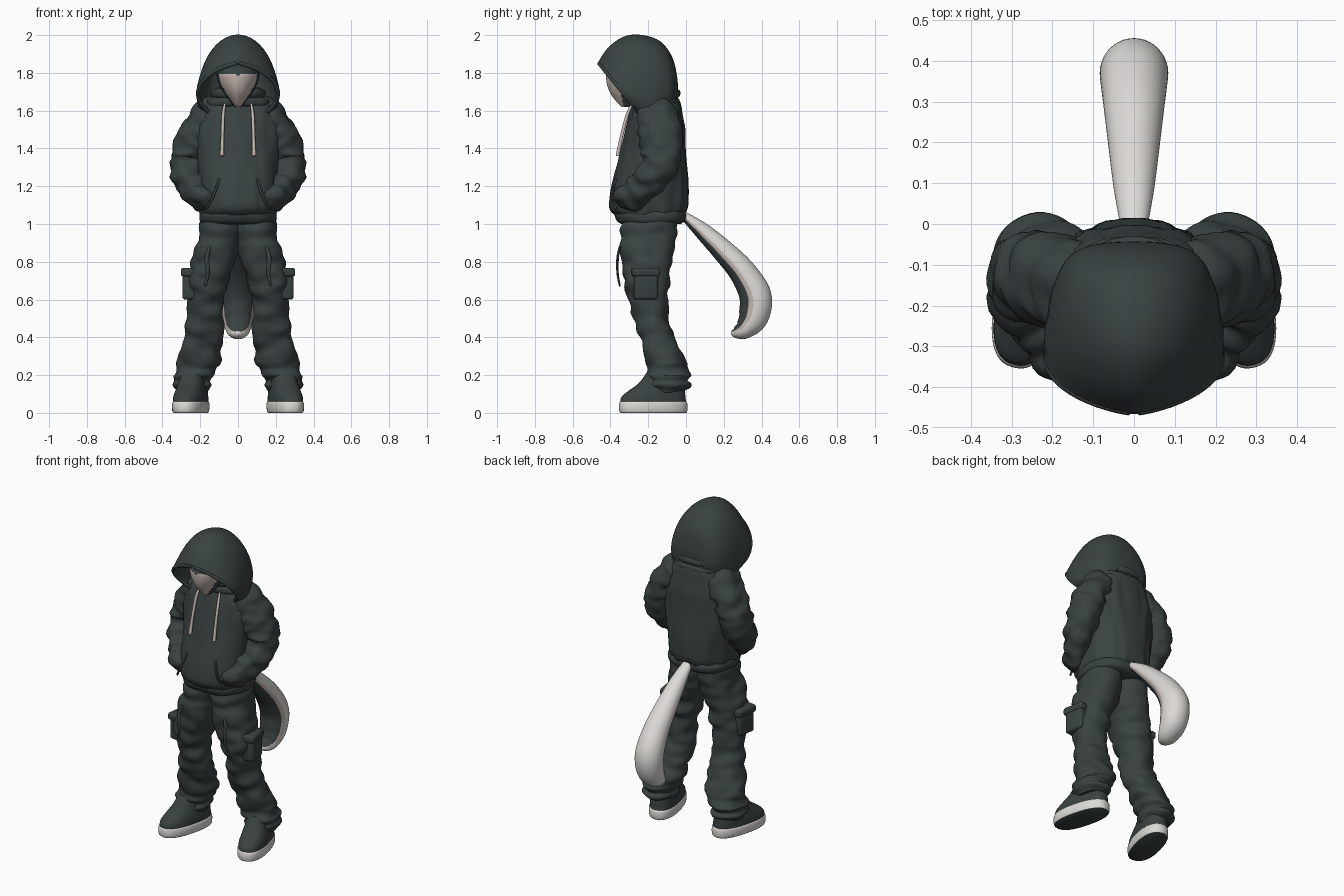
import bpy, bmesh, math
from mathutils import Vector, Matrix, noise

old = bpy.data.objects.get("Cube")
if old:
    bpy.data.objects.remove(old, do_unlink=True)


def material(name, rgb):
    m = bpy.data.materials.new(name)
    m.use_nodes = True
    m.diffuse_color = (*rgb, 1)
    m.node_tree.nodes["Principled BSDF"].inputs["Base Color"].default_value = (*rgb, 1)
    return m


CLOTH = material("dark cloth", (0.042, 0.054, 0.054))
WHITE = material("white fur and rubber", (0.72, 0.70, 0.67))
BEIGE = material("pale beige", (0.55, 0.47, 0.43))
PALETTE = [CLOTH, WHITE, BEIGE]
parts = []


def smooth_keys(keys, sub):
    """Catmull-Rom interpolation of rows of numbers."""
    out, last = [], len(keys) - 1
    for i in range(last):
        a, b, c, d = (keys[min(max(k, 0), last)] for k in range(i - 1, i + 3))
        for s in range(sub):
            t = s / sub
            out.append([q + t / 2 * (r - p + t * (2 * p - 5 * q + 4 * r - w + t * (3 * (q - r) + w - p)))
                        for p, q, r, w in zip(a, b, c, d)])
    return out + [list(keys[-1])]


def skin(name, rings, mat=0, closed=True, paint=None, fold=0, grain=(14, 14, 14)):
    """Join rings of points; paint(centre, normal, angle) picks a colour, fold adds creases."""
    bm = bmesh.new()
    vs = [[bm.verts.new(p) for p in r] for r in rings]
    n = len(rings[0])
    angle = {}
    for a, b in zip(vs, vs[1:]):
        for j in range(n if closed else n - 1):
            k = (j + 1) % n
            angle[bm.faces.new((a[j], a[k], b[k], b[j]))] = 2 * math.pi * (j + 0.5) / n
    if closed:
        bm.faces.new(vs[0])
        bm.faces.new(vs[-1])
    bmesh.ops.recalc_face_normals(bm, faces=bm.faces)
    bm.normal_update()
    if fold:
        for v, nrm in [(v, v.normal.copy()) for v in bm.verts]:
            p = Vector((abs(v.co.x) * grain[0], v.co.y * grain[1], v.co.z * grain[2]))
            v.co += nrm * fold * noise.noise(p)
    for f in bm.faces:
        f.smooth = True
        f.material_index = mat
        if paint:
            f.material_index = paint(f.calc_center_median(), f.normal, angle.get(f, 0))
    return finish(name, bm)


def finish(name, bm):
    me = bpy.data.meshes.new(name)
    bm.to_mesh(me)
    bm.free()
    for m in PALETTE:
        me.materials.append(m)
    ob = bpy.data.objects.new(name, me)
    bpy.context.collection.objects.link(ob)
    parts.append(ob)
    return ob


def stack(name, keys, side=1, power=2.4, sub=6, n=48, move=None, **kw):
    """Horizontal rounded sections: z, x from, x to, y front, y back."""
    rings = []
    for z, x0, x1, y0, y1 in smooth_keys(keys, sub):
        ring = []
        for j in range(n):
            c, s = math.cos(2 * math.pi * j / n), math.sin(2 * math.pi * j / n)
            c, s = (math.copysign(abs(q) ** (2 / power), q) for q in (c, s))
            p = Vector(((x0 + x1 + (x1 - x0) * c) / 2, (y0 + y1 + (y1 - y0) * s) / 2, z))
            p = move @ p if move else p
            ring.append((p.x * side, p.y, p.z))
        rings.append(ring)
    return skin(name, rings, **kw)


def tube(name, keys, side=1, sub=6, n=28, ripple=0, **kw):
    """Swept ellipse: x, y, z, radius across, radius in depth."""
    rows = smooth_keys(keys, sub)
    pts = [Vector(r[:3]) for r in rows]
    rings = []
    for i, r in enumerate(rows):
        t = (pts[min(i + 1, len(pts) - 1)] - pts[max(i - 1, 0)]).normalized()
        v = Vector((1, 0, 0)).cross(t).normalized()
        u = t.cross(v)
        k = 1 + ripple * math.sin(i * 1.3) * i / len(rows)
        ring = []
        for j in range(n):
            a = 2 * math.pi * j / n
            p = pts[i] + u * r[3] * k * math.cos(a) + v * r[4] * k * math.sin(a)
            ring.append((p.x * side, p.y, p.z))
        rings.append(ring)
    return skin(name, rings, **kw)


def sym(z, w, y0, y1):
    return (z, -w, w, y0, y1)


# Hooded top: body, hem band and collar
stack("sweatshirt_body", [
    sym(1.03, .19, -.35, -.02), sym(1.08, .205, -.405, .005), sym(1.15, .21, -.405, .01),
    sym(1.25, .215, -.38, .01), sym(1.4, .22, -.345, 0), sym(1.5, .225, -.32, -.005),
    sym(1.58, .20, -.30, -.02), sym(1.64, .165, -.28, -.03), sym(1.7, .11, -.25, -.06)],
    n=72, fold=.012, grain=(22, 14, 4))
stack("hem_band", [sym(1.0, .18, -.34, -.03), sym(1.015, .2, -.365, -.005),
                   sym(1.045, .205, -.38, .005), sym(1.07, .195, -.37, -.01)], fold=.006)
for i, (z, w) in enumerate([(1.645, .165), (1.69, .14)]):
    stack(f"collar_fold_{i + 1}", [sym(z - .03, w - .03, -.26, -.06), sym(z - .015, w, -.29, -.032),
                                   sym(z + .015, w, -.29, -.032), sym(z + .03, w - .03, -.26, -.06)],
          fold=.01)

# Hood: arches from the peaked rim to the nape (top y, top z, base y, base z, width, pointedness)
arches = [(-.46, 1.85, -.33, 1.69, .212, 1.4), (-.405, 1.93, -.27, 1.69, .212, 1.25),
          (-.32, 1.987, -.23, 1.69, .205, 1.1), (-.23, 1.992, -.18, 1.69, .198, 1),
          (-.14, 1.96, -.14, 1.69, .185, 1), (-.08, 1.88, -.1, 1.69, .165, 1),
          (-.055, 1.78, -.075, 1.68, .135, 1), (-.05, 1.70, -.06, 1.66, .09, 1)]
rings = []
for ty, tz, by, bz, w, p in smooth_keys(arches, 5):
    ring = []
    for j in range(41):
        a = math.radians(-42 + 264 * j / 40)
        c, s = math.cos(a), math.sin(a)
        ring.append((w * math.copysign(abs(c) ** p, c), by + (ty - by) * s, bz + (tz - bz) * s))
    rings.append(ring)
hood = skin("hood", rings, closed=False)
solid = hood.modifiers.new("thickness", "SOLIDIFY")
solid.thickness, solid.offset = .016, 0
tube("hood_rim", [(*p, .011, .011) for p in rings[0][::2]], sub=2, n=10)


# Head in shadow with a pale face
def face_paint(c, nrm, a):
    pale = nrm.y < -.3 and c.z < 1.795 - .25 * max(0, .04 - abs(c.x)) and abs(c.x) < .1
    return 2 if pale else 0


stack("head", [sym(1.62, .02, -.34, -.2), sym(1.65, .045, -.37, -.15), sym(1.70, .08, -.405, -.12),
               sym(1.76, .108, -.422, -.1), sym(1.81, .11, -.415, -.1), sym(1.87, .08, -.34, -.12)],
      power=2, n=64, paint=face_paint)

# Tail: dark inside, pale edge, white outside
def tail_paint(c, nrm, a):
    inner = math.sin(a) * TAIL_INNER
    return 0 if inner > .4 else 2 if inner > .12 else 1


TAIL_INNER = -1
tube("tail", [(0, -.05, 1.07, .022, .015), (0, 0, 1.035, .034, .025), (0, .09, .96, .05, .045),
              (0, .2, .855, .064, .06), (0, .3, .745, .076, .072), (0, .367, .62, .084, .085),
              (0, .357, .51, .08, .08), (0, .31, .445, .066, .055), (0, .265, .425, .042, .032),
              (0, .24, .425, .012, .01)], n=40, paint=tail_paint)


def block(name, centre, size, turn, bevel):
    bm = bmesh.new()
    bmesh.ops.create_cube(bm, size=1)
    bm.transform(Matrix.Translation(centre) @ Matrix.Rotation(turn, 4, "Z") @ Matrix.Diagonal((*size, 1)))
    bmesh.ops.bevel(bm, geom=bm.edges[:], offset=bevel, segments=3, affect="EDGES", profile=.5)
    return finish(name, bm)


def sole_paint(c, nrm, a):
    return 0 if nrm.z < -.7 else 1


for side, label in ((1, "left"), (-1, "right")):
    # Sleeve going into the front pouch
    tube(f"{label}_sleeve", [
        (.10, -.155, 1.635, .04, .07), (.15, -.15, 1.585, .08, .11), (.205, -.14, 1.50, .092, .115),
        (.25, -.13, 1.41, .09, .108), (.272, -.135, 1.32, .09, .1), (.262, -.19, 1.23, .08, .085),
        (.225, -.26, 1.17, .07, .08), (.18, -.32, 1.13, .055, .07), (.13, -.35, 1.11, .03, .04)],
        side, n=40, ripple=.07, fold=.022, grain=(12, 12, 22))
    tube(f"{label}_pouch_seam", [(.10, -.37, 1.24, .006, .006), (.115, -.385, 1.19, .007, .007),
                                 (.14, -.39, 1.13, .007, .007), (.17, -.37, 1.08, .006, .006)], side, n=8)
    # Drawstring
    tube(f"{label}_drawstring", [(.07, -.285, 1.635, .006, .006), (.078, -.31, 1.58, .009, .009),
                                 (.082, -.34, 1.47, .009, .009), (.085, -.362, 1.36, .011, .011)],
         side, n=10, mat=2)
    # Trouser leg, bunched at the ankle
    stack(f"{label}_trouser_leg", [
        (1.04, -.01, .185, -.33, -.05), (.95, -.01, .205, -.345, -.05), (.88, -.005, .225, -.35, -.06),
        (.8, .02, .245, -.345, -.075), (.7, .05, .265, -.33, -.09), (.6, .07, .275, -.30, -.095),
        (.5, .075, .27, -.275, -.095), (.42, .075, .28, -.255, -.07), (.34, .085, .30, -.23, -.03),
        (.27, .095, .322, -.215, 0), (.235, .12, .325, -.205, .005), (.2, .12, .352, -.21, .03),
        (.17, .145, .335, -.195, .005), (.145, .14, .34, -.205, .018), (.11, .16, .32, -.18, -.01)],
        side, power=2.2, fold=.02, grain=(9, 9, 17))
    # Cargo pocket with flap, and a hanging strap
    block(f"{label}_cargo_pocket", (.243 * side, -.215, .675), (.09, .125, .15), .15 * side, .015)
    block(f"{label}_pocket_flap", (.245 * side, -.215, .745), (.098, .145, .045), .15 * side, .012)
    tube(f"{label}_strap", [(.15, -.35, .88, .008, .006), (.165, -.362, .82, .012, .007),
                            (.16, -.362, .74, .01, .006), (.175, -.35, .67, .007, .005)], side, n=8)
    # Shoe turned out at the toe
    turn = Matrix.Translation((.25, -.172, 0)) @ Matrix.Rotation(.25, 4, "Z")
    stack(f"{label}_sole", [sym(0, .078, -.178, .176), sym(.01, .084, -.185, .182),
                            sym(.05, .085, -.185, .182), sym(.06, .08, -.178, .176)],
          side, move=turn, sub=2, paint=sole_paint)
    stack(f"{label}_shoe_upper", [sym(.05, .081, -.18, .176), sym(.085, .08, -.172, .172),
                                  sym(.12, .075, -.13, .168), sym(.16, .07, -.075, .16),
                                  sym(.22, .065, -.03, .15)], side, move=turn)

# Smooth shading with crisp edges kept
bpy.ops.object.select_all(action="DESELECT")
for ob in parts:
    ob.select_set(True)
bpy.context.view_layer.objects.active = parts[0]
bpy.ops.object.shade_smooth_by_angle(angle=math.radians(45))
